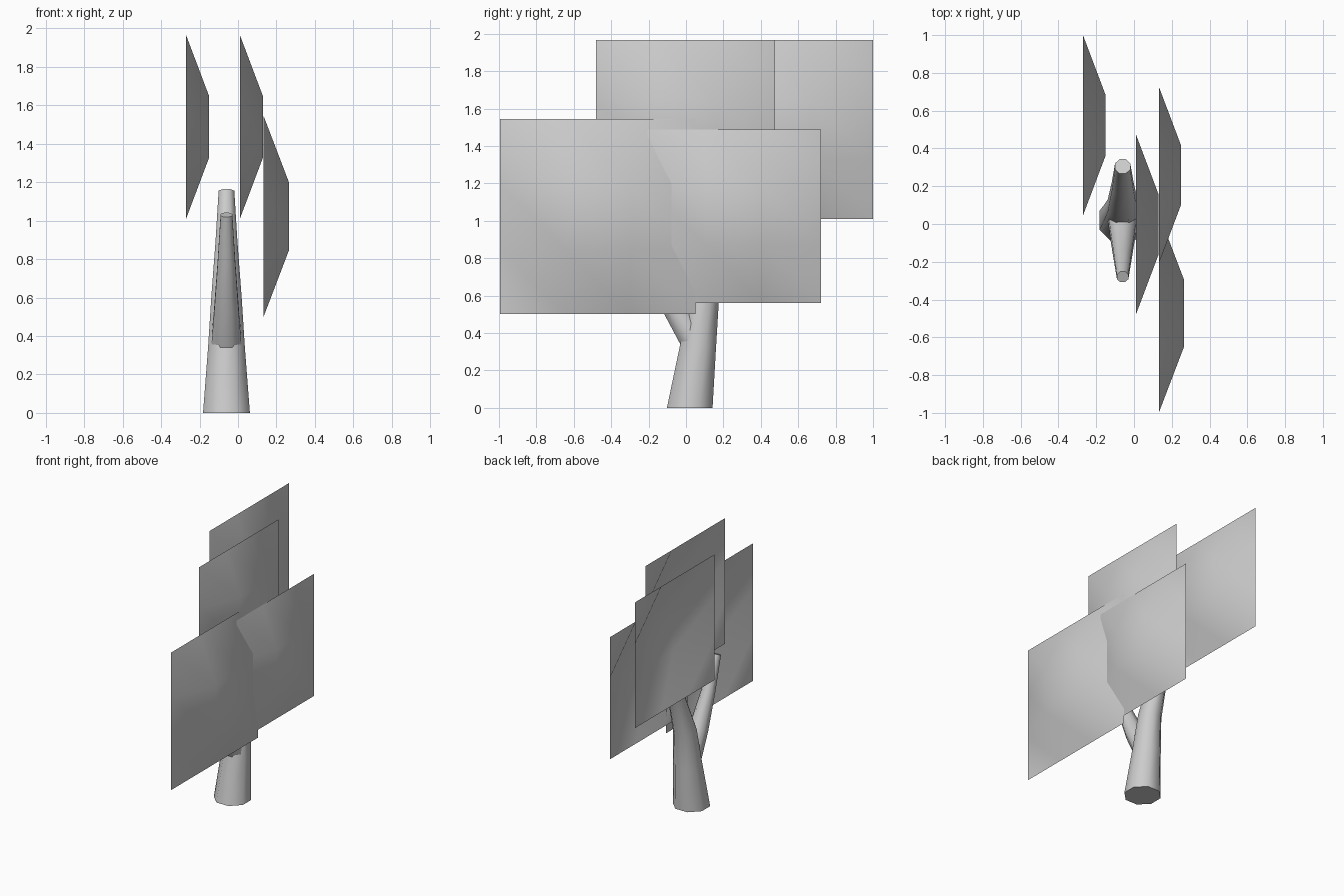
import bpy, bmesh, math
from mathutils import Vector

if "Cube" in bpy.data.objects:
    bpy.data.objects.remove(bpy.data.objects["Cube"])


def finish(name, bm, angle):
    mesh = bpy.data.meshes.new(name)
    bm.to_mesh(mesh)
    bm.free()
    ob = bpy.data.objects.new(name, mesh)
    bpy.context.collection.objects.link(ob)
    bpy.ops.object.select_all(action='DESELECT')
    ob.select_set(True)
    bpy.context.view_layer.objects.active = ob
    bpy.ops.object.shade_smooth_by_angle(angle=math.radians(angle))


def limb(name, path, x=-0.06, sides=8, flat_base=False):
    """Tapered eight-sided tube along (y, z, radius) points."""
    bm = bmesh.new()
    pts = [Vector((x, y, z)) for y, z, r in path]
    rings = []
    for i, p in enumerate(pts):
        d = (pts[min(i + 1, len(pts) - 1)] - pts[max(i - 1, 0)]).normalized()
        if i == 0 and flat_base:
            d = Vector((0, 0, 1))
        u = Vector((1, 0, 0))
        v = d.cross(u)
        ring = []
        for k in range(sides):
            a = math.tau * (k + 0.5) / sides
            ring.append(bm.verts.new(p + path[i][2] * (u * math.cos(a) + v * math.sin(a))))
        rings.append(ring)
    for a, b in zip(rings, rings[1:]):
        for k in range(sides):
            n = (k + 1) % sides
            bm.faces.new((a[k], a[n], b[n], b[k]))
    bm.faces.new(rings[0][::-1])
    bm.faces.new(rings[-1])
    finish(name, bm, 50)


def leaf_card(name, x, y, z, size, bulge):
    """Square 3x3 sheet facing +x whose inner four points are pushed out."""
    bm = bmesh.new()
    s = size / 3
    g = [[bm.verts.new((x + (bulge if i in (1, 2) and j in (1, 2) else 0),
                        y + i * s, z + j * s)) for j in range(4)] for i in range(4)]
    for i in range(3):
        for j in range(3):
            a, b, c, d = g[i][j], g[i + 1][j], g[i + 1][j + 1], g[i][j + 1]
            bm.faces.new((a, b, d))
            bm.faces.new((b, c, d))
    finish(name, bm, 60)


# Trunk and side branch
limb("trunk", [(0.02, 0, 0.132), (0.065, 0.33, 0.104),
               (0.10, 0.60, 0.085), (0.20, 0.88, 0.062), (0.305, 1.15, 0.044)], flat_base=True)
limb("branch", [(0.045, 0.365, 0.085), (-0.065, 0.54, 0.069),
                (-0.18, 0.78, 0.05), (-0.28, 1.03, 0.033)])

# Foliage cards
for name, *card in (
        ("foliage_back", -0.27, 0.045, 1.01, 0.955, 0.12),
        ("foliage_top", 0.01, -0.48, 1.01, 0.955, 0.12),
        ("foliage_front", 0.133, -0.995, 0.50, 1.045, 0.133),
        ("foliage_side", 0.133, -0.205, 0.56, 0.928, 0.117)):
    leaf_card(name, *card)
